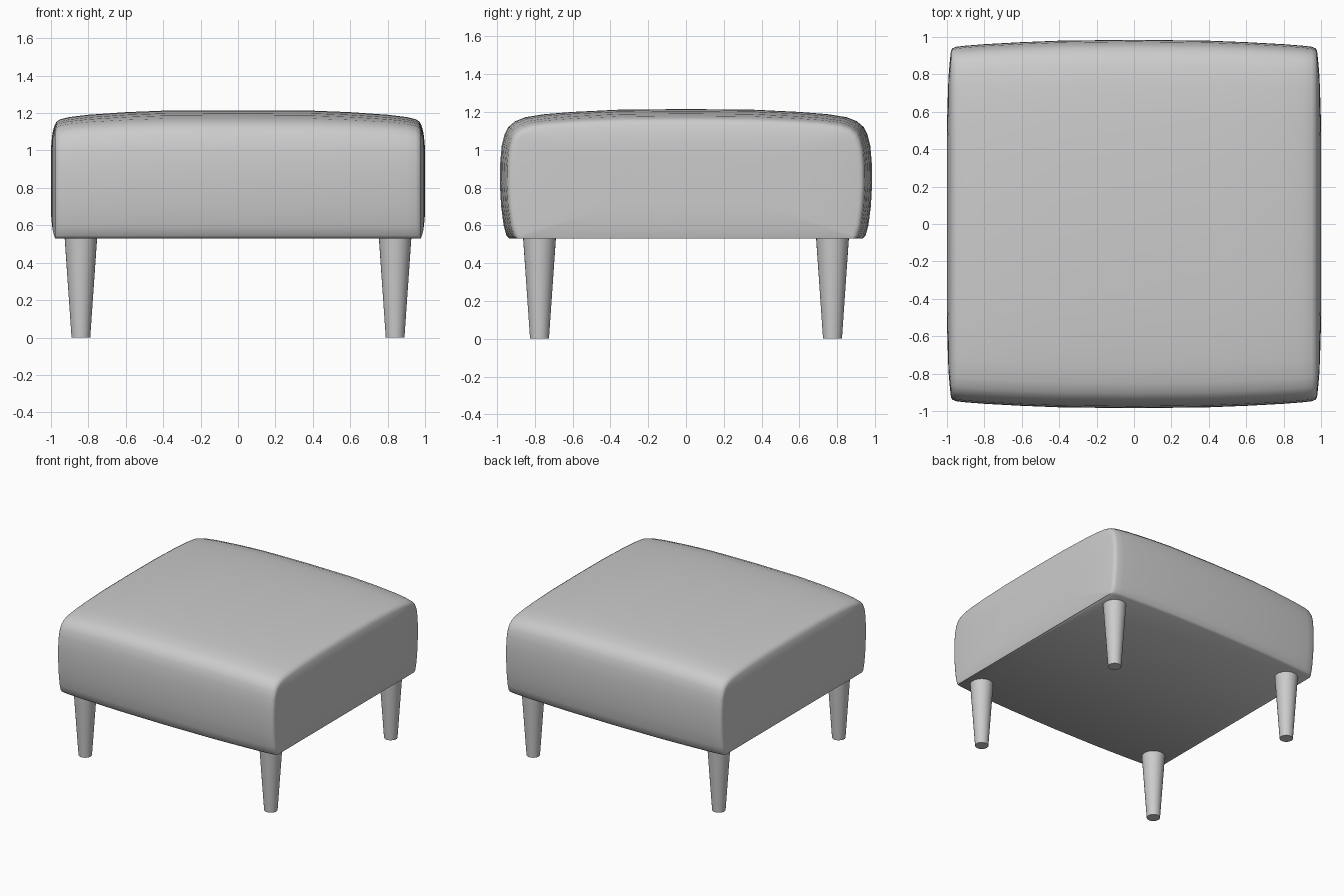
import bpy, bmesh, math

cube = bpy.data.objects.get("Cube")
if cube:
    bpy.data.objects.remove(cube, do_unlink=True)

grey = bpy.data.materials.new("plain grey")
grey.use_nodes = True
grey.diffuse_color = (0.6, 0.6, 0.6, 1)
grey.node_tree.nodes["Principled BSDF"].inputs["Base Color"].default_value = (0.6, 0.6, 0.6, 1)

BOTTOM, TOP = 0.53, 1.215


def finish(name, bm, angle):
    bmesh.ops.recalc_face_normals(bm, faces=bm.faces)
    mesh = bpy.data.meshes.new(name)
    bm.to_mesh(mesh)
    bm.free()
    mesh.materials.append(grey)
    obj = bpy.data.objects.new(name, mesh)
    bpy.context.collection.objects.link(obj)
    bpy.ops.object.select_all(action='DESELECT')
    obj.select_set(True)
    bpy.context.view_layer.objects.active = obj
    bpy.ops.object.shade_smooth_by_angle(angle=math.radians(angle))
    return obj


# Cushion cross-section: (half depth, height), from bottom to crown
half = [(0.935, 0.53), (0.95, 0.545), (0.965, 0.6), (0.978, 0.7), (0.985, 0.82),
        (0.983, 0.93), (0.975, 1.02), (0.96, 1.08), (0.94, 1.12), (0.905, 1.15),
        (0.85, 1.172), (0.75, 1.188), (0.6, 1.2), (0.35, 1.212), (0, 1.215)]
section = half + [(-y, z) for y, z in reversed(half[:-1])]

# Stations along the width: (x, depth scale, drop of the crown)
stations = [(0, 1, 0), (0.4, 0.995, 0.002), (0.6, 0.987, 0.01), (0.8, 0.976, 0.024),
            (0.9, 0.968, 0.036), (0.95, 0.962, 0.048), (0.97, 0.954, 0.06),
            (0.978, 0.943, 0.075)]


def ring(x, scale, drop, shrink=1):
    """One loop of the cushion; shrink below 1 gives the rings of the end panels."""
    points = []
    for y, z in section:
        t = (z - BOTTOM) / (TOP - BOTTOM)
        z -= drop * t ** 3
        points.append((x, y * scale * shrink, 0.84 + (z - 0.84) * shrink))
    return points


# Half the width, then the gently domed end panel
loops = [ring(*s) for s in stations]
end_x, end_scale, end_drop = stations[-1]
for shrink in (0.985, 0.95, 0.85, 0.65, 0.4, 0.15):
    loops.append(ring(end_x + 0.022 * (1 - shrink ** 6), end_scale, end_drop, shrink))
mirrored = [[(-x, y, z) for x, y, z in loop] for loop in reversed(loops[1:])]

bm = bmesh.new()
rows = [[bm.verts.new(p) for p in loop] for loop in mirrored + loops]
n = len(section)
for a, b in zip(rows, rows[1:]):
    for i in range(n):
        j = (i + 1) % n
        bm.faces.new((a[i], a[j], b[j], b[i]))
bm.faces.new(rows[0])
bm.faces.new(rows[-1])
finish("cushion", bm, 50)

# Four tapered round legs
for side, sx in (("right", -1), ("left", 1)):
    for end, sy in (("front", -1), ("back", 1)):
        bm = bmesh.new()
        bmesh.ops.create_cone(bm, cap_ends=True, segments=32, radius1=0.05,
                              radius2=0.087, depth=0.535)
        bmesh.ops.translate(bm, verts=bm.verts, vec=(0.84 * sx, 0.775 * sy, 0.2675))
        finish(f"{end}_{side}_leg", bm, 40)
